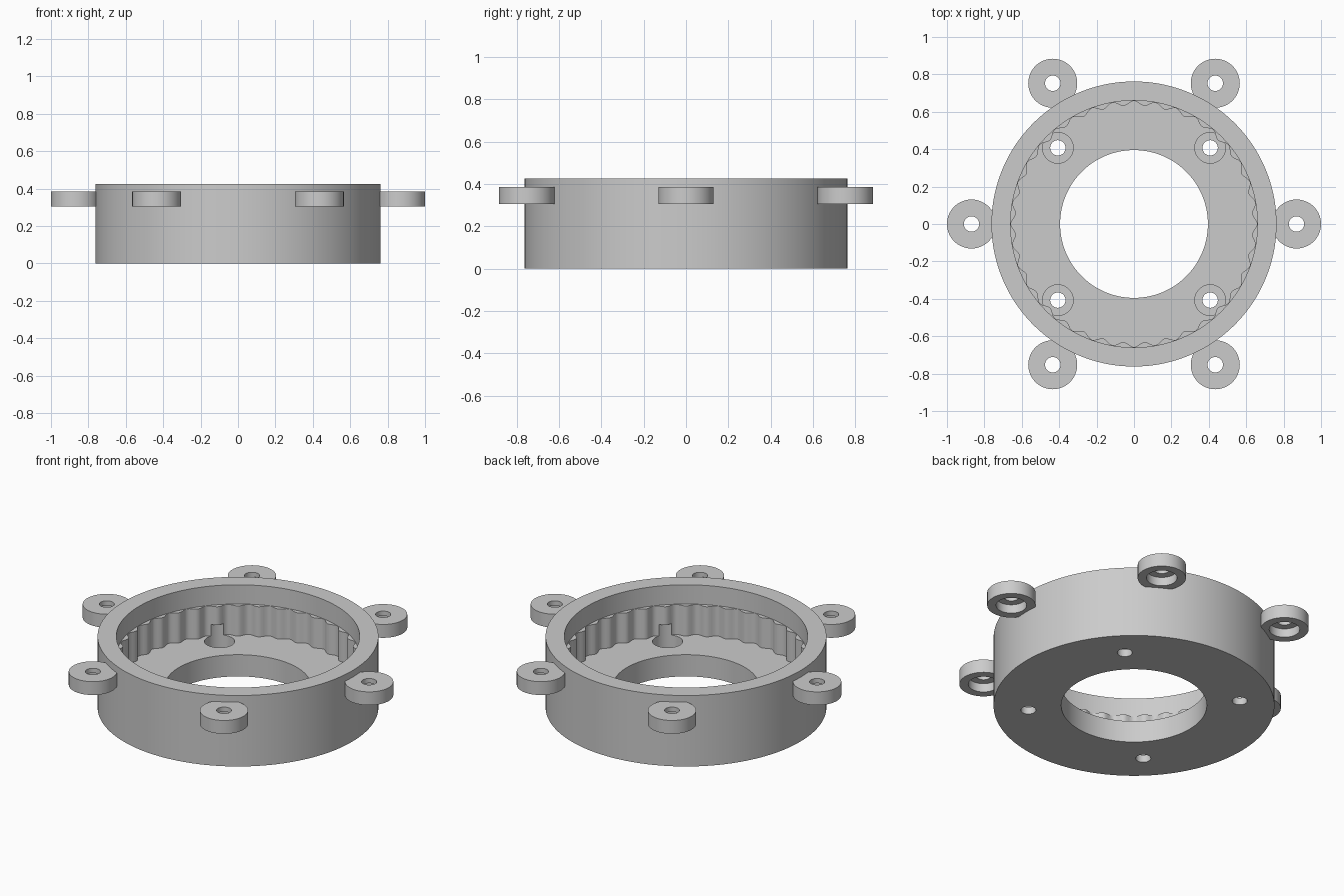
import bpy, bmesh, math

if "Cube" in bpy.data.objects:
    bpy.data.objects.remove(bpy.data.objects["Cube"])

SEG, TEETH = 288, 36

grey = bpy.data.materials.new("grey_plastic")
grey.diffuse_color = (0.6, 0.6, 0.6, 1)
grey.use_nodes = True
grey.node_tree.nodes["Principled BSDF"].inputs["Base Color"].default_value = grey.diffuse_color


def lathe(name, profile, seg, center=(0, 0)):
    """Revolve a closed (radius, z, ripple) profile; ripple waves the radius."""
    bm = bmesh.new()
    rings = []
    for i in range(seg):
        a = 2 * math.pi * i / seg
        ring = []
        for r, z, ripple in profile:
            rr = r + ripple * math.cos(TEETH * a)
            ring.append(bm.verts.new((center[0] + rr * math.cos(a),
                                      center[1] + rr * math.sin(a), z)))
        rings.append(ring)
    n = len(profile)
    for i in range(seg):
        p, q = rings[i], rings[(i + 1) % seg]
        for j in range(n):
            k = (j + 1) % n
            bm.faces.new((p[j], q[j], q[k], p[k]))
    bmesh.ops.recalc_face_normals(bm, faces=bm.faces)
    mesh = bpy.data.meshes.new(name)
    bm.to_mesh(mesh)
    bm.free()
    mesh.materials.append(grey)
    obj = bpy.data.objects.new(name, mesh)
    bpy.context.collection.objects.link(obj)
    return obj


def activate(obj):
    bpy.ops.object.select_all(action='DESELECT')
    obj.select_set(True)
    bpy.context.view_layer.objects.active = obj


def cut_cylinder(target, x, y, r, z0, z1):
    bpy.ops.mesh.primitive_cylinder_add(vertices=48, radius=r, depth=z1 - z0,
                                        location=(x, y, (z0 + z1) / 2))
    cutter = bpy.context.object
    cutter.hide_render = True
    cutter.data.materials.append(grey)
    activate(target)
    mod = target.modifiers.new("hole", 'BOOLEAN')
    mod.operation = 'DIFFERENCE'
    mod.solver = 'EXACT'
    mod.object = cutter
    bpy.ops.object.modifier_apply(modifier=mod.name)
    bpy.data.objects.remove(cutter, do_unlink=True)


# Housing: floor with centre opening, outer wall and rippled inner wall
housing = lathe("ring_housing", [
    (0.395, 0, 0), (0.762, 0, 0), (0.762, 0.425, 0), (0.66, 0.425, 0),
    (0.66, 0.31, 0), (0.646, 0.31, 0.0125), (0.646, 0.13, 0.0125),
    (0.395, 0.13, 0)], SEG)

# Four counterbored screw holes in the floor
for sx in (-1, 1):
    for sy in (-1, 1):
        cut_cylinder(housing, sx * 0.407, sy * 0.407, 0.082, 0.043, 0.2)
        cut_cylinder(housing, sx * 0.407, sy * 0.407, 0.041, -0.1, 0.1)

# Six mounting lugs, each counterbored from below
lugs = []
for i in range(6):
    a = i * math.pi / 3
    lugs.append(lathe(f"mounting_lug_{i + 1}", [
        (0.041, 0.357, 0), (0.083, 0.357, 0), (0.083, 0.305, 0),
        (0.131, 0.305, 0), (0.131, 0.385, 0), (0.041, 0.385, 0)],
        64, (0.869 * math.cos(a), 0.869 * math.sin(a))))

for obj in [housing] + lugs:
    activate(obj)
    bpy.ops.object.shade_smooth_by_angle(angle=math.radians(35))
